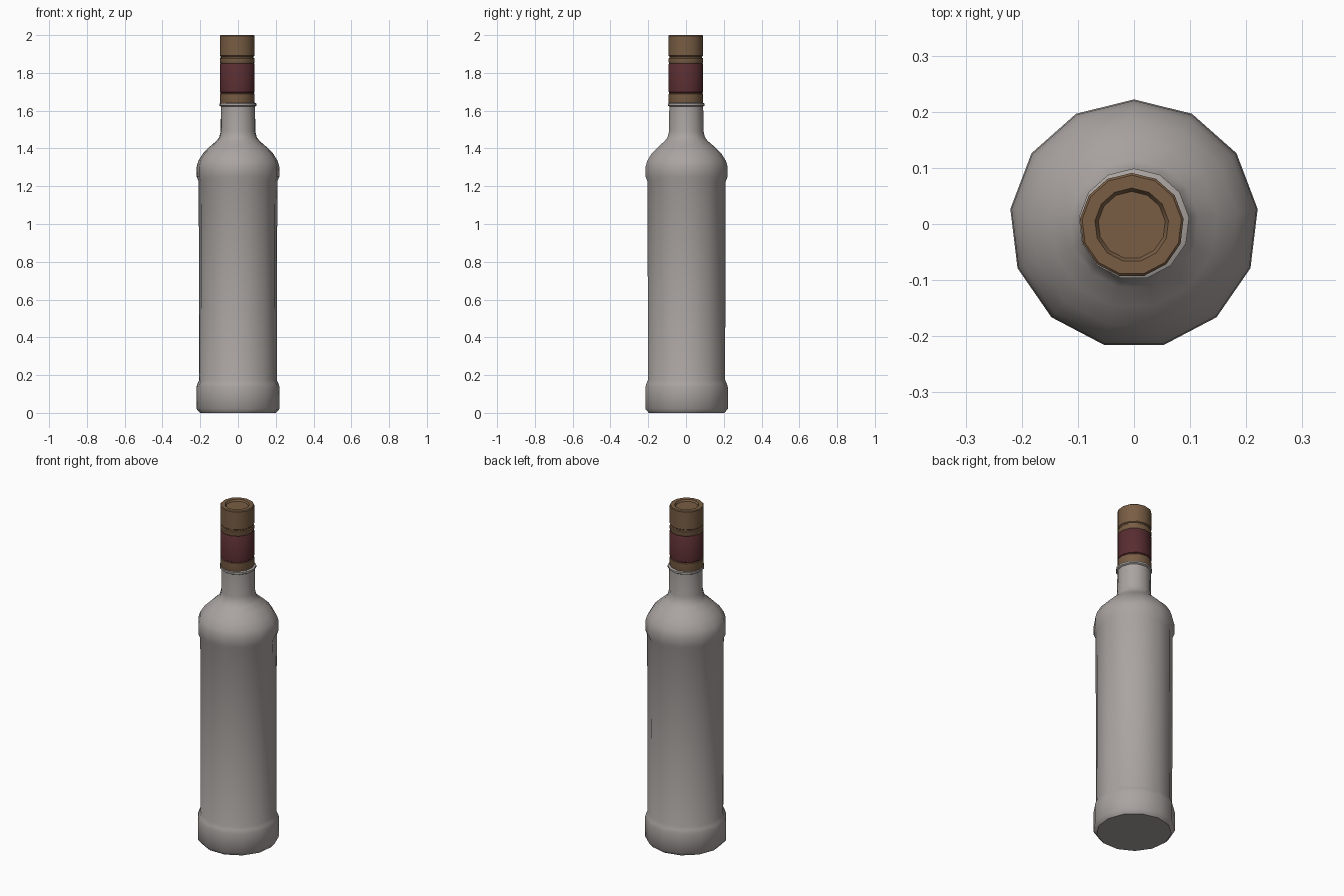
import bpy, bmesh, math

if "Cube" in bpy.data.objects:
    bpy.data.objects.remove(bpy.data.objects["Cube"])

SIDES = 13


def material(name, rgb):
    m = bpy.data.materials.new(name)
    m.diffuse_color = (*rgb, 1)
    m.use_nodes = True
    m.node_tree.nodes["Principled BSDF"].inputs["Base Color"].default_value = m.diffuse_color
    return m


glass = material("grey_glass", (0.40, 0.37, 0.355))
brown = material("brown_cap", (0.19, 0.11, 0.058))
red = material("dark_red_band", (0.098, 0.026, 0.030))


def lathe(name, profile, mats, centre=(0, 0), rule=None):
    """Revolve (radius, z) points into a closed 13-sided solid, one vertex toward +y."""
    bm = bmesh.new()
    rings = []
    for r, z in profile:
        ring = []
        for i in range(SIDES):
            a = math.pi / 2 + 2 * math.pi * i / SIDES
            ring.append(bm.verts.new((centre[0] + r * math.cos(a),
                                      centre[1] + r * math.sin(a), z)))
        rings.append(ring)
    for lo, hi in zip(rings, rings[1:]):
        for i in range(SIDES):
            j = (i + 1) % SIDES
            bm.faces.new((lo[i], lo[j], hi[j], hi[i]))
    bm.faces.new(rings[0][::-1])
    bm.faces.new(rings[-1])
    bmesh.ops.recalc_face_normals(bm, faces=bm.faces)
    if rule:
        for f in bm.faces:
            f.material_index = rule(f.calc_center_median().z)
    mesh = bpy.data.meshes.new(name)
    bm.to_mesh(mesh)
    bm.free()
    for m in mats:
        mesh.materials.append(m)
    ob = bpy.data.objects.new(name, mesh)
    bpy.context.collection.objects.link(ob)
    bpy.ops.object.select_all(action='DESELECT')
    ob.select_set(True)
    bpy.context.view_layer.objects.active = ob
    bpy.ops.object.shade_smooth_by_angle(angle=math.radians(40))
    return ob


# Bottle: foot, waisted body, rounded shoulder, neck and lip ring
lathe("bottle_body", [
    (0.203, 0.0), (0.222, 0.022), (0.222, 0.135), (0.216, 0.155),
    (0.207, 0.175), (0.210, 1.225), (0.220, 1.25), (0.220, 1.305),
    (0.211, 1.335), (0.186, 1.375), (0.150, 1.41), (0.115, 1.44),
    (0.100, 1.46), (0.093, 1.49), (0.091, 1.622),
    (0.099, 1.627), (0.099, 1.638), (0.088, 1.643)], [glass])

# Cap: lower brown ring, red band, upper ring, groove, recessed top
lathe("cap", [
    (0.091, 1.636), (0.093, 1.645), (0.093, 1.688), (0.090, 1.691),
    (0.090, 1.696), (0.0925, 1.698), (0.0925, 1.847), (0.090, 1.850),
    (0.093, 1.856), (0.093, 1.876), (0.088, 1.880), (0.088, 1.887),
    (0.093, 1.891), (0.093, 1.996), (0.089, 2.0), (0.066, 2.0),
    (0.060, 1.990)], [brown, red], centre=(-0.004, -0.002),
    rule=lambda z: 1 if 1.692 < z < 1.849 else 0)
